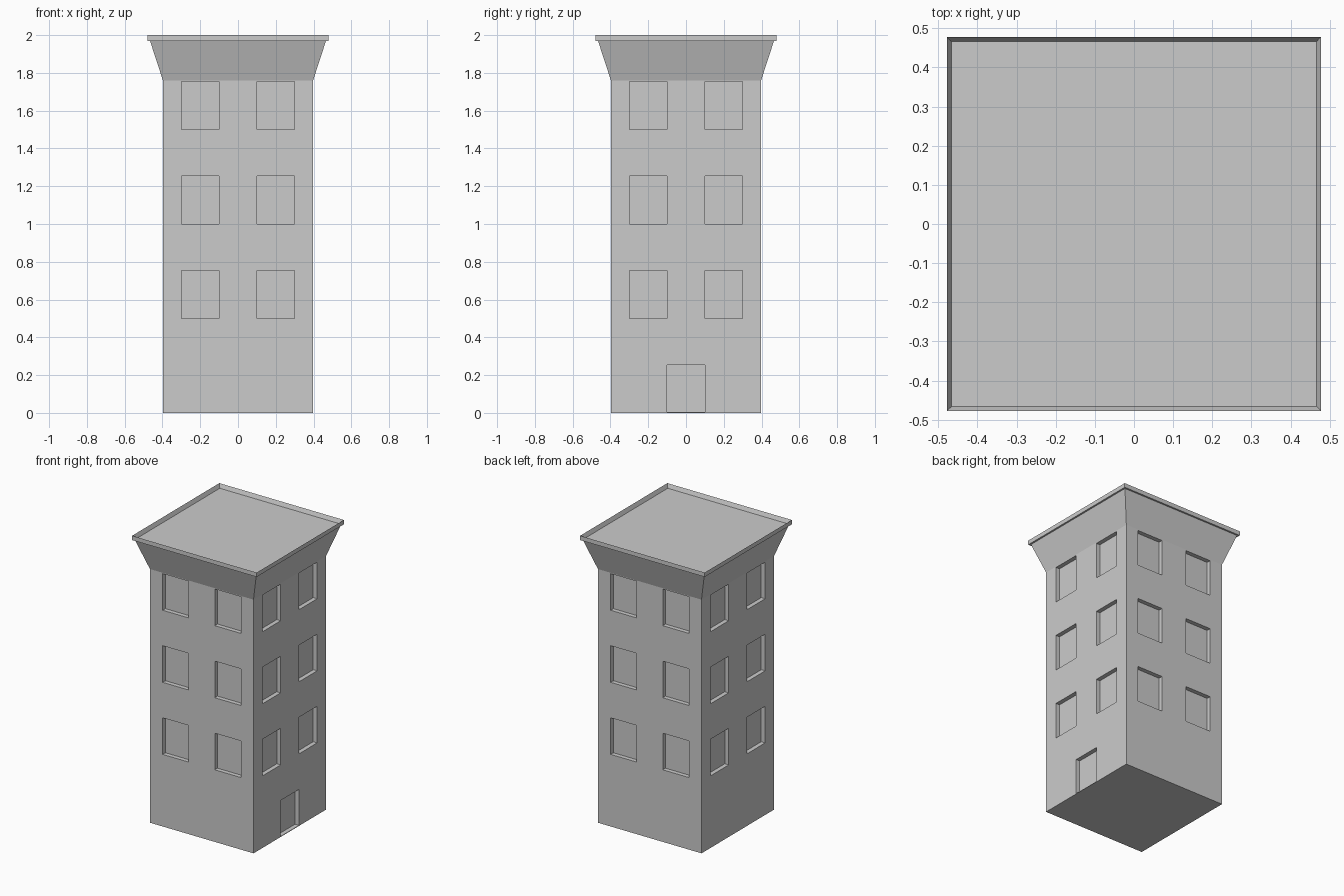
import bpy, bmesh
from mathutils import Matrix, Vector

if "Cube" in bpy.data.objects:
    bpy.data.objects.remove(bpy.data.objects["Cube"])

HALF = 0.3975      # half width of the walls
WALL_TOP = 1.76
DEPTH = 0.03       # recess of windows and door


def new_object(name, bm):
    bmesh.ops.recalc_face_normals(bm, faces=bm.faces)
    mesh = bpy.data.meshes.new(name)
    bm.to_mesh(mesh)
    bm.free()
    obj = bpy.data.objects.new(name, mesh)
    bpy.context.collection.objects.link(obj)
    return obj


def add_box(bm, lo, hi, turn=0):
    lo, hi = Vector(lo), Vector(hi)
    mat = (Matrix.Rotation(turn * 1.5707963268, 4, 'Z')
           @ Matrix.Translation((lo + hi) / 2)
           @ Matrix.Diagonal((*(hi - lo), 1)))
    bmesh.ops.create_cube(bm, size=1, matrix=mat)


# Tower walls
bm = bmesh.new()
add_box(bm, (-HALF, -HALF, 0), (HALF, HALF, WALL_TOP))
tower = new_object("tower_walls", bm)

# Cutter: six windows on each side, one door on the right side
bm = bmesh.new()
inner, outer = HALF - DEPTH, HALF + 0.1
for turn in range(4):
    for z in (0.5, 1.0, 1.5):
        for y in (-0.2, 0.2):
            add_box(bm, (inner, y - 0.1, z), (outer, y + 0.1, z + 0.254), turn)
add_box(bm, (inner, -0.1, 0.004), (outer, 0.1, 0.253))
cutter = new_object("opening_cutter", bm)
cutter.hide_render = True

mod = tower.modifiers.new("openings", 'BOOLEAN')
mod.operation = 'DIFFERENCE'
mod.solver = 'EXACT'
mod.object = cutter
bpy.context.view_layer.objects.active = tower
bpy.ops.object.modifier_apply(modifier=mod.name)
bpy.data.objects.remove(cutter)

# Remove the wall top hidden under the cornice
bm = bmesh.new()
bm.from_mesh(tower.data)
hidden = [f for f in bm.faces if all(v.co.z > WALL_TOP - 0.001 for v in f.verts)]
bmesh.ops.delete(bm, geom=hidden, context='FACES')
bm.to_mesh(tower.data)
bm.free()

# Flared cornice with a thin rim and sunken roof, lofted from square rings
bm = bmesh.new()
profile = [(HALF, WALL_TOP), (0.466, 1.97), (0.478, 1.97), (0.478, 2.0), (0.466, 1.97)]
profile[-1] = (0.466, 1.972)
rings = [[bm.verts.new((sx * r, sy * r, z))
          for sx, sy in ((-1, -1), (1, -1), (1, 1), (-1, 1))] for r, z in profile]
for a, b in zip(rings, rings[1:]):
    for i in range(4):
        j = (i + 1) % 4
        bm.faces.new((a[i], a[j], b[j], b[i]))
bm.faces.new(rings[-1])
new_object("cornice_and_roof", bm)
